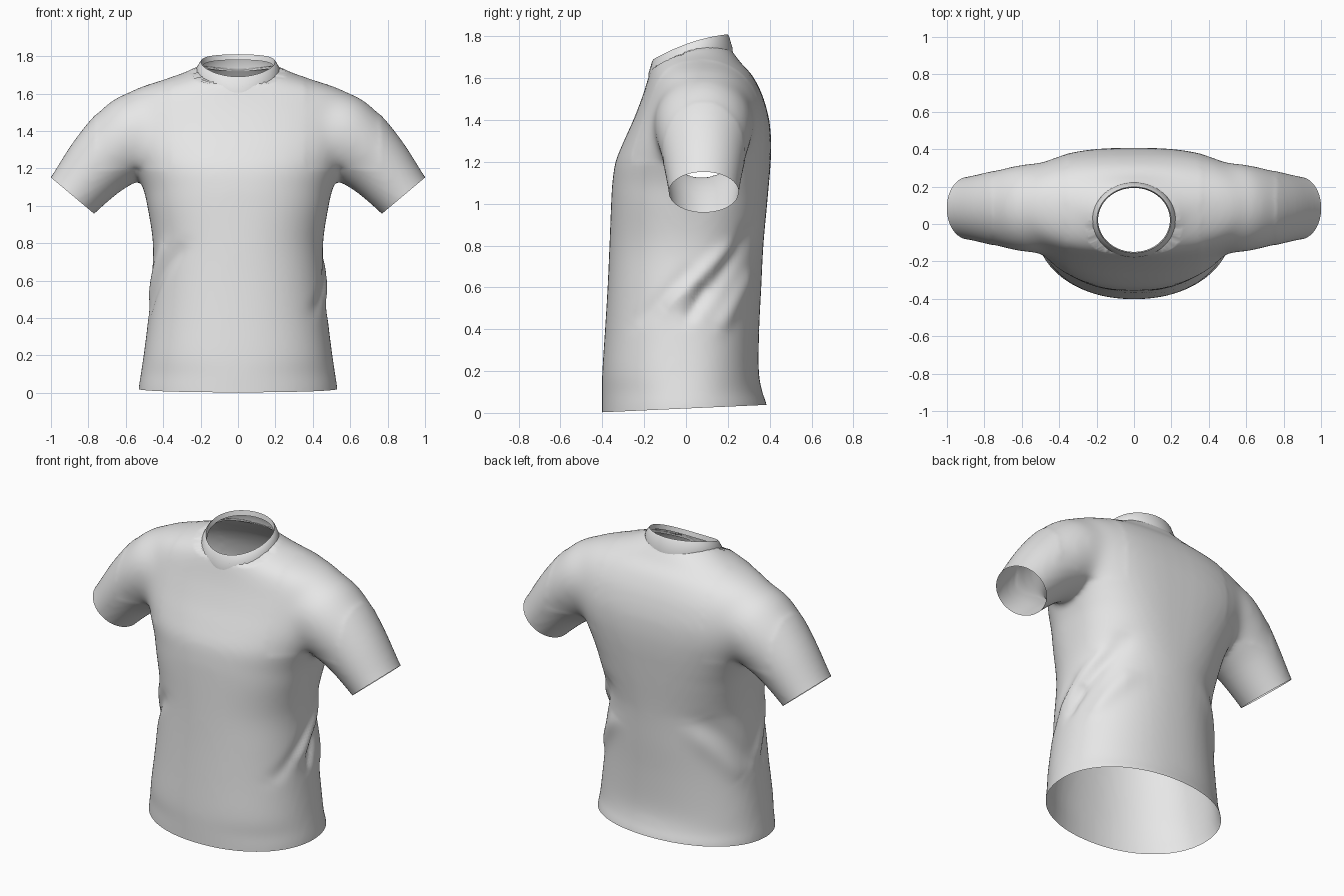
import bpy, bmesh, math
from mathutils import Vector
from mathutils.bvhtree import BVHTree

if "Cube" in bpy.data.objects:
    bpy.data.objects.remove(bpy.data.objects["Cube"])

cloth = bpy.data.materials.new("light_grey_cloth")
cloth.diffuse_color = (0.8, 0.8, 0.8, 1)
cloth.use_nodes = True
cloth.node_tree.nodes["Principled BSDF"].inputs["Base Color"].default_value = cloth.diffuse_color
N = 64


def make(name, rings, caps=True):
    """Loft closed rings of points into one object."""
    bm = bmesh.new()
    rows = [[bm.verts.new(p) for p in r] for r in rings]
    for a, b in zip(rows, rows[1:]):
        for i in range(len(a)):
            j = (i + 1) % len(a)
            bm.faces.new((a[i], a[j], b[j], b[i]))
    if caps:
        bm.faces.new(rows[0])
        bm.faces.new(rows[-1])
        bmesh.ops.recalc_face_normals(bm, faces=bm.faces[:])
    me = bpy.data.meshes.new(name)
    bm.to_mesh(me)
    bm.free()
    ob = bpy.data.objects.new(name, me)
    bpy.context.collection.objects.link(ob)
    me.materials.append(cloth)
    return ob


def spow(v, e):
    return math.copysign(abs(v) ** e, v)


def spline(rows, n=4):
    """Smooth curve through the rows of a table."""
    out = []
    for k in range(len(rows) - 1):
        r = [rows[max(0, min(len(rows) - 1, k + d))] for d in (-1, 0, 1, 2)]
        for s in range(n):
            t = s / n
            out.append([.5 * (2 * b + (c - a) * t + (2 * a - 5 * b + 4 * c - d) * t * t
                              + (3 * b - a - 3 * c + d) * t ** 3) for a, b, c, d in zip(*r)])
    return out + [rows[-1]]


# torso: z, half width, front y, back y, y of the side line, roundness
TORSO = [
    (-.08, .535, -.402, .395, 0, 2.1), (.03, .53, -.402, .388, 0, 2.1),
    (.10, .52, -.402, .365, 0, 2.1), (.20, .505, -.40, .348, 0, 2.2),
    (.40, .48, -.387, .35, 0, 2.2), (.60, .462, -.375, .36, 0, 2.2),
    (.80, .455, -.366, .37, .01, 2.2), (1.0, .485, -.358, .388, .02, 2.3),
    (1.10, .51, -.352, .397, .04, 2.3), (1.20, .555, -.337, .405, .06, 2.3),
    (1.30, .605, -.297, .407, .08, 2.3), (1.40, .63, -.252, .398, .09, 2.3),
    (1.50, .64, -.213, .372, .09, 2.2), (1.57, .625, -.19, .342, .09, 2.1),
    (1.625, .555, -.174, .308, .09, 2), (1.67, .42, -.157, .265, .09, 2),
    (1.71, .295, -.13, .235, .08, 2), (1.75, .21, -.09, .20, .05, 2),
    (1.78, .14, -.05, .14, .04, 2)]
rings = []
for z, w, yf, yb, yc, e in spline(TORSO):
    ring = []
    for i in range(N):
        a = 2 * math.pi * i / N
        k = e + (.4 if math.sin(a) > 0 else 0) * max(0, min(1, (z - .8) / .3, (1.7 - z) / .2))
        c, s = spow(math.cos(a), 2 / k), spow(math.sin(a), 2 / k)
        ring.append((w * c, yc + s * (yb - yc if s > 0 else yc - yf), z))
    rings.append(ring)
shirt = make("shirt_body", rings)

# sleeves: centre x, centre z, tilt of ring, radius in plane, radius in y
SLEEVE = [(.30, 1.42, 80, .17, .19), (.50, 1.40, 67, .222, .238),
          (.615, 1.335, 58, .217, .232), (.75, 1.215, 47, .184, .198),
          (.885, 1.055, 40, .152, .168), (.95, .978, 40, .148, .166)]


def sleeve(side):
    rr = []
    for x, z, t, r, ry in spline(SLEEVE):
        px, pz = math.cos(math.radians(t)), math.sin(math.radians(t))
        ring = []
        for i in range(N):
            a = 2 * math.pi * i / N
            u, v = r * math.cos(a), ry * math.sin(a)
            ring.append((side * (x + px * u), .085 + v, z + pz * u))
        rr.append(ring)
    return make("sleeve_helper", rr)


# join sleeves and torso, then even out and soften the cloth
helpers = [sleeve(1), sleeve(-1)]
bpy.context.view_layer.objects.active = shirt
for h in helpers:
    h.hide_render = True
    m = shirt.modifiers.new("join", 'BOOLEAN')
    m.operation, m.solver, m.object = 'UNION', 'EXACT', h
    bpy.ops.object.modifier_apply(modifier=m.name)
m = shirt.modifiers.new("even", 'REMESH')
m.mode, m.voxel_size = 'VOXEL', .016
bpy.ops.object.modifier_apply(modifier=m.name)
m = shirt.modifiers.new("soften", 'SMOOTH')
m.factor, m.iterations = .5, 10
bpy.ops.object.modifier_apply(modifier=m.name)
for h in helpers:
    bpy.data.objects.remove(h)

bm = bmesh.new()
bm.from_mesh(shirt.data)
# blend the shoulder seams
seam = [v for v in bm.verts if v.co.z > 1.2 and .36 < abs(v.co.x) < .76]
for _ in range(35):
    bmesh.ops.smooth_vert(bm, verts=seam, factor=.5,
                          use_axis_x=True, use_axis_y=True, use_axis_z=True)
bm.normal_update()

# folds at the waist: side, start y z, end y z, height, width
FOLDS = [(1, -.10, .50, .24, .82, .018, .04), (1, .0, .44, .10, .62, -.02, .035),
         (1, .06, .50, .32, .90, -.016, .04), (1, .16, .40, .32, .68, .016, .04),
         (1, -.24, .42, .05, .70, -.010, .04),
         (-1, -.30, .80, -.06, .42, -.014, .035), (-1, -.2, .80, .0, .48, .012, .04),
         (-1, .02, .46, .3, .8, -.010, .05), (-1, .12, .42, .34, .75, .010, .05)]
shift = {}
for v in bm.verts:
    x, y, z = v.co
    if .25 < z < 1.05 and abs(x) > .15:
        d = 0
        for side, y0, z0, y1, z1, h, w in FOLDS:
            if side * x > 0:
                p, a, b = Vector((y, z)), Vector((y0, z0)), Vector((y1, z1))
                t = max(0, min(1, (p - a).dot(b - a) / (b - a).length_squared))
                q = a + (b - a) * t
                d += h * (1 - .75 * (2 * t - 1) ** 4) * math.exp(-((p - q).length / w) ** 2)
        shift[v] = v.normal * d * min(1, (abs(x) - .15) / .15)
for v, d in shift.items():
    v.co += d


def cut(test, co, no):
    faces = [f for f in bm.faces if test(f.calc_center_median())]
    geom = set(faces)
    for f in faces:
        geom.update(f.edges, f.verts)
    bmesh.ops.bisect_plane(bm, geom=list(geom), plane_co=co, plane_no=no, clear_outer=True)


# open hem and cuffs
cut(lambda c: c.z < .3, (0, 0, .021), (0, .045, -1))
for s in (1, -1):
    cut(lambda c: c.x * s > .62, (s * .885, .085, 1.055), (s * .643, 0, -.766))

# neck opening under the collar
CY, RX, RY = .022, .222, .2
tree = BVHTree.FromBMesh(bm)


def neck(p):
    return math.hypot(p.x / RX, (p.y - CY) / RY)


def rim_z(x, y):
    return 1.743 + .34 * y + .02 * (x / RX) ** 2


hole = []
for f in bm.faces:
    c = f.calc_center_median()
    if c.z > 1.4 and (neck(c) < .97 or neck(c) < 1.15 and c.z > rim_z(c.x, c.y) - .04):
        hole.append(f)
bmesh.ops.delete(bm, geom=hole, context='FACES')
for v in bm.verts:
    if v.is_boundary and v.co.z > 1.4:
        k = .985 / neck(v.co)
        v.co.x *= k
        v.co.y = CY + (v.co.y - CY) * k
        v.co.z = min(v.co.z, rim_z(v.co.x, v.co.y) - .035)
bm.to_mesh(shirt.data)
bm.free()

# collar band following the cloth, rising to a slanted rim and turned inwards
lows = []
for i in range(N):
    a = 2 * math.pi * i / N
    x, y = RX * math.cos(a), CY + RY * math.sin(a)
    hit = tree.ray_cast(Vector((x, y, 2.2)), Vector((0, 0, -1)))[0]
    top = rim_z(x, y)
    lows.append(min(top - .05, max(hit.z if hit else 0, top - .085)))
for _ in range(3):
    lows = [(lows[i - 1] + lows[i] + lows[(i + 1) % N]) / 3 for i in range(N)]
base, bulge, upper, rim, inner = [], [], [], [], []
for i in range(N):
    a = 2 * math.pi * i / N
    c, s = math.cos(a), math.sin(a)
    x, y, low = RX * c, CY + RY * s, lows[i]
    top = rim_z(x, CY + .175 * s)
    base.append((x * 1.01, CY + RY * s * 1.01, low - .01))
    bulge.append((x, y, low + .012))
    upper.append((.207 * c, CY + .184 * s, top - .01))
    rim.append((.198 * c, CY + .177 * s, top))
    inner.append((.192 * c, CY + .171 * s, top - .03))
collar = make("collar", [base, bulge, upper, rim, inner], caps=False)

for ob in (shirt, collar):
    bpy.ops.object.select_all(action='DESELECT')
    ob.select_set(True)
    bpy.context.view_layer.objects.active = ob
    bpy.ops.object.shade_smooth_by_angle(angle=math.radians(50))
